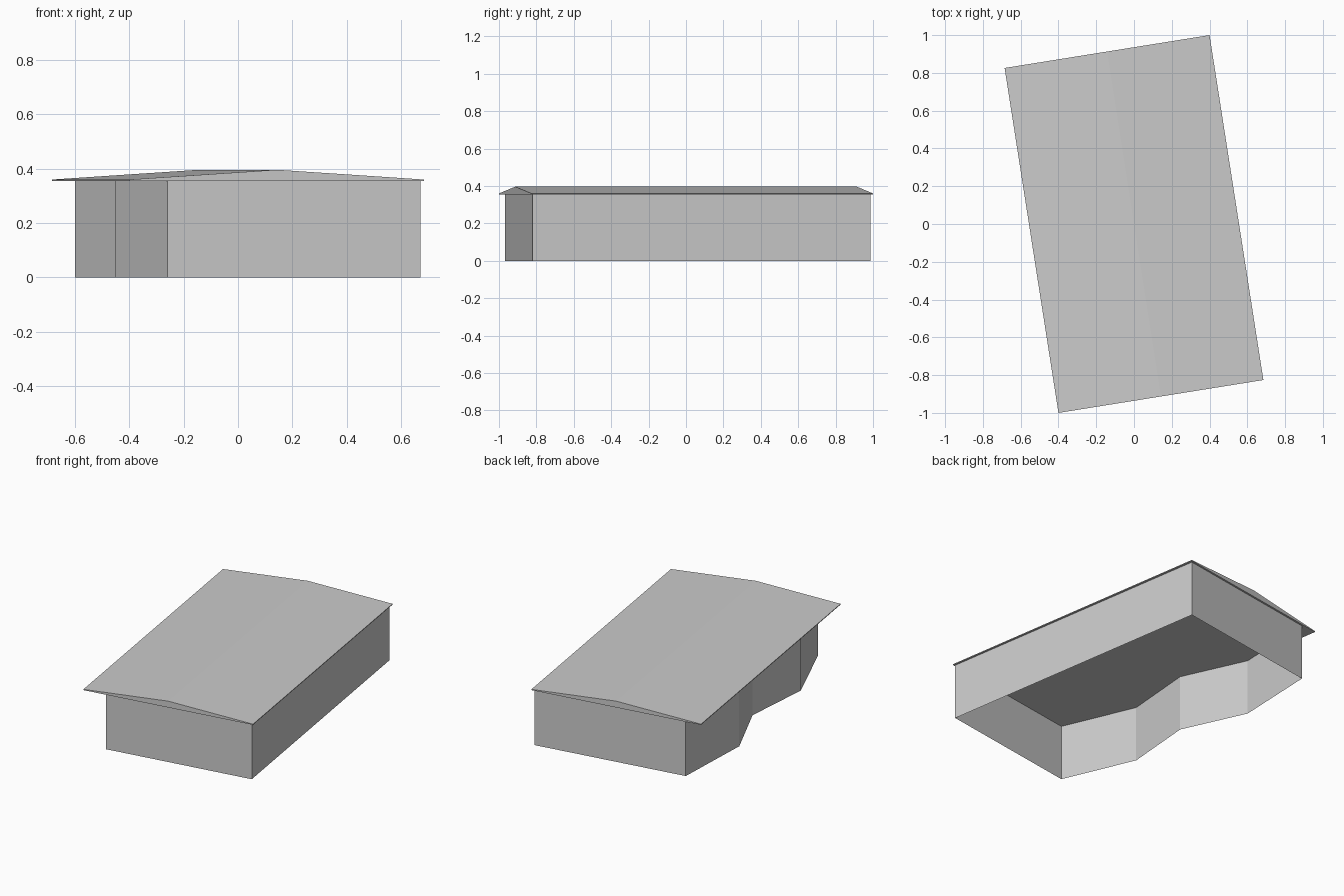
import bpy
import bmesh
from mathutils import Vector

cube = bpy.data.objects.get("Cube")
if cube:
    bpy.data.objects.remove(cube, do_unlink=True)

EAVE_BOTTOM, EAVE_TOP, RIDGE = 0.355, 0.36, 0.396

grey = bpy.data.materials.new("light_grey")
grey.use_nodes = True
grey.diffuse_color = (0.6, 0.6, 0.6, 1)
grey.node_tree.nodes["Principled BSDF"].inputs["Base Color"].default_value = (0.6, 0.6, 0.6, 1)


def extrude_profile(name, points, offset, filled):
    """Extrude a closed outline, either as an open shell or a capped solid."""
    bm = bmesh.new()
    verts = [bm.verts.new(p) for p in points]
    edges = [bm.edges.new((v, verts[(i + 1) % len(verts)])) for i, v in enumerate(verts)]
    if filled:
        face = bm.faces.new(verts)
        out = bmesh.ops.extrude_face_region(bm, geom=[face], use_keep_orig=True)
    else:
        out = bmesh.ops.extrude_edge_only(bm, edges=edges)
    moved = [g for g in out["geom"] if isinstance(g, bmesh.types.BMVert)]
    bmesh.ops.translate(bm, verts=moved, vec=offset)
    bmesh.ops.recalc_face_normals(bm, faces=bm.faces)
    mesh = bpy.data.meshes.new(name)
    bm.to_mesh(mesh)
    bm.free()
    mesh.materials.append(grey)
    obj = bpy.data.objects.new(name, mesh)
    bpy.context.collection.objects.link(obj)
    return obj


# Walls: straight on one long side, stepped in angled bays on the other
footprint = [(-0.26, -0.968), (0.672, -0.82), (0.388, 0.987), (-0.58, 0.831),
             (-0.6, 0.316), (-0.418, -0.08), (-0.453, -0.52)]
extrude_profile("walls", [(x, y, 0) for x, y in footprint], Vector((0, 0, EAVE_BOTTOM)), False)

# Roof: shallow gable with a flat underside, swept from front to back
front_right, front_left = Vector((-0.4, -1, 0)), Vector((0.685, -0.826, 0))
back_left = Vector((0.4, 1, 0))
gable = [(0, EAVE_BOTTOM), (1, EAVE_BOTTOM), (1, EAVE_TOP), (0.5, RIDGE), (0, EAVE_TOP)]
profile = [front_right.lerp(front_left, t) + Vector((0, 0, z)) for t, z in gable]
extrude_profile("roof", profile, back_left - front_left, True)
